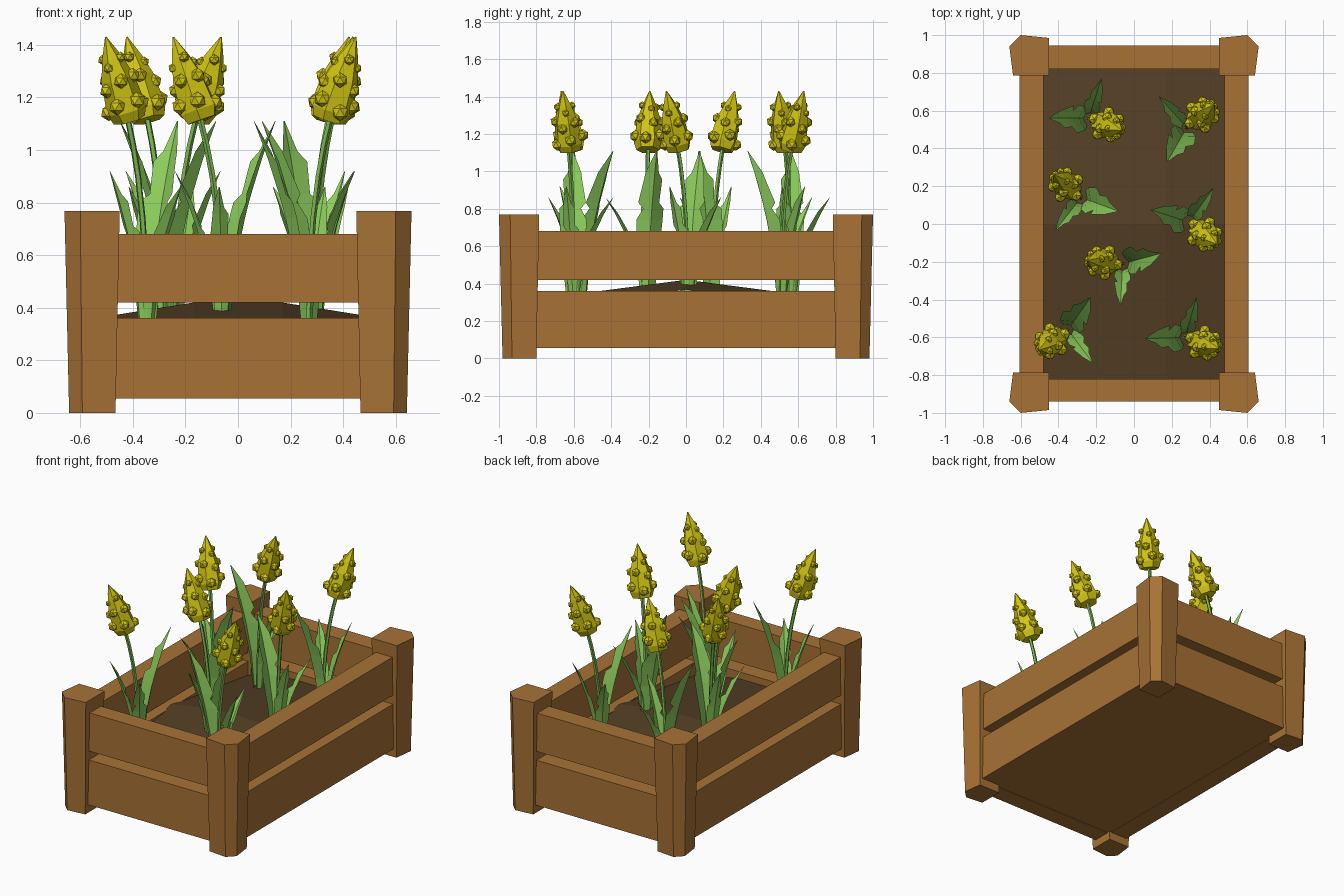
import bpy, bmesh, math
from mathutils import Vector, Matrix

old = bpy.data.objects.get("Cube")
if old:
    bpy.data.objects.remove(old)


def material(name, rgb):
    m = bpy.data.materials.new(name)
    m.use_nodes = True
    m.diffuse_color = (*rgb, 1)
    m.node_tree.nodes["Principled BSDF"].inputs["Base Color"].default_value = (*rgb, 1)
    return m


WOOD = material("warm wood", (0.39, 0.168, 0.036))
SOIL = material("dark soil", (0.088, 0.05, 0.018))
LEAF = material("leaf green", (0.27, 0.62, 0.11))
STEM = material("stem green", (0.2, 0.47, 0.08))
BLOOM = material("bloom yellow", (0.64, 0.56, 0.006))


def finish(name, bm, mat, fix_normals=True):
    if fix_normals:
        bmesh.ops.recalc_face_normals(bm, faces=bm.faces[:])
    mesh = bpy.data.meshes.new(name)
    bm.to_mesh(mesh)
    bm.free()
    mesh.materials.append(mat)
    ob = bpy.data.objects.new(name, mesh)
    bpy.context.collection.objects.link(ob)
    return ob


def board(name, lo, hi):
    bm = bmesh.new()
    lo, hi = Vector(lo), Vector(hi)
    size = Matrix.Diagonal((*(hi - lo), 1))
    bmesh.ops.create_cube(bm, size=1, matrix=Matrix.Translation((lo + hi) / 2) @ size)
    finish(name, bm, WOOD)


def loft(bm, centres, radii, sides):
    """Closed tube through the centres, rings square to the overall direction."""
    axis = (centres[-1] - centres[0]).to_track_quat("Z", "Y")
    rings = []
    for c, r in zip(centres, radii):
        turn = [2 * math.pi * k / sides for k in range(sides)]
        rings.append([bm.verts.new(c + axis @ Vector((r * math.cos(a), r * math.sin(a), 0))) for a in turn])
    for a, b in zip(rings, rings[1:]):
        for k in range(sides):
            j = (k + 1) % sides
            bm.faces.new((a[k], a[j], b[j], b[k]))
    bm.faces.new(rings[0])
    bm.faces.new(rings[-1])


# Tapered corner posts with a chamfered outer edge
POST = [(0.45, 0.785), (0.64, 0.785), (0.66, 0.94), (0.60, 1.0), (0.45, 0.985)]
for sx, side in ((1, "left"), (-1, "right")):
    for sy, end in ((1, "back"), (-1, "front")):
        bm = bmesh.new()
        top = [bm.verts.new((sx * x, sy * y, 0.768)) for x, y in POST]
        low = [bm.verts.new((sx * (0.55 + (x - 0.55) * 0.84), sy * (0.88 + (y - 0.88) * 0.84), 0)) for x, y in POST]
        bm.faces.new(top)
        bm.faces.new(low)
        for k in range(5):
            j = (k + 1) % 5
            bm.faces.new((low[k], low[j], top[j], top[k]))
        finish(f"{end}_{side}_post", bm, WOOD)

# Two rows of planks round the box, and the floor
for row, z0, z1 in (("lower", 0.055, 0.36), ("upper", 0.42, 0.68)):
    board(f"{row}_front_plank", (-0.47, -0.94, z0), (0.47, -0.82, z1))
    board(f"{row}_back_plank", (-0.47, 0.82, z0), (0.47, 0.945, z1))
    board(f"{row}_left_plank", (0.48, -0.8, z0), (0.605, 0.8, z1))
    board(f"{row}_right_plank", (-0.605, -0.8, z0), (-0.48, 0.8, z1))
board("floor", (-0.485, -0.825, 0.058), (0.485, 0.825, 0.1))

# Mounded soil
bm = bmesh.new()
bmesh.ops.create_grid(bm, x_segments=6, y_segments=6, size=1)
for v in bm.verts:
    v.co.x *= 0.5
    v.co.y *= 0.84
    v.co.z = 0.42 - 0.13 * abs(v.co.y) - 0.16 * max(0, abs(v.co.x) - 0.17)
finish("soil", bm, SOIL, False)

# Leaf outline: height fraction, left and right half width (with notches)
OUTLINE = [(0, 0.55, 0.55), (0.3, 0.85, 0.8), (0.52, 1, 0.95), (0.6, 1, 0.55),
           (0.64, 0.6, 0.9), (0.8, 0.7, 0.65), (0.85, 0.35, 0.6), (1, 0.03, 0.03)]


def leaf(bm, angle, reach, height, width):
    """Folded blade that curves outward from the plant's centre."""
    out = Vector((math.cos(angle), math.sin(angle), 0))
    side = Vector((-out.y, out.x, 0))
    rows = []
    for t, left, right in OUTLINE:
        mid = out * (0.03 + (reach - 0.03) * t ** 1.7) + Vector((0, 0, height * t))
        fold = out * 0.55 * width
        rows.append([bm.verts.new(p) for p in (
            mid + (side * width - fold) * left, mid, mid - (side * width + fold) * right)])
    for a, b in zip(rows, rows[1:]):
        for k in (0, 1):
            bm.faces.new((a[k], a[k + 1], b[k + 1], b[k]))


# Plants: position and the compass direction of the bloom in degrees
PLANTS = [(-0.24, 0.56, -20), (0.28, 0.51, 40), (-0.28, 0.14, 140), (0.29, 0.01, -38),
          (-0.06, -0.21, 175), (-0.35, -0.56, -145), (0.27, -0.60, -18)]
BASE = 0.34
for n, (px, py, deg) in enumerate(PLANTS, 1):
    place = Matrix.Translation((px, py, BASE)) @ Matrix.Rotation(math.radians(deg), 4, "Z")

    # Blades
    bm = bmesh.new()
    for turn, reach, height, width in ((-160, 0.21, 0.77, 0.075), (92, 0.22, 0.52, 0.045), (5, 0.18, 0.58, 0.045)):
        leaf(bm, math.radians(turn), reach, height, width)
    finish(f"leaves_{n}", bm, LEAF, False).matrix_world = place

    # Thin bowed stem
    bm = bmesh.new()
    path = [Vector((0.09 * t ** 2.5, 0, 0.8 * t)) for t in (0, 0.3, 0.5, 0.7, 0.85, 1)]
    loft(bm, path, [0.012] * len(path), 5)
    finish(f"stem_{n}", bm, STEM).matrix_world = place

    # Pointed bloom studded with buds
    bm = bmesh.new()
    foot, tip = Vector((0.077, 0, 0.775)), Vector((0.187, 0, 1.09))
    steps = [(0, 0.062), (0.12, 0.077), (0.5, 0.064), (0.75, 0.038), (1, 0.003)]
    loft(bm, [foot.lerp(tip, t) for t, r in steps], [r for t, r in steps], 6)
    axis = (tip - foot).to_track_quat("Z", "Y")
    for t, r, size, count, shift in ((0.18, 0.068, 0.033, 5, 0.2), (0.45, 0.058, 0.029, 5, 0.85),
                                     (0.7, 0.04, 0.021, 4, 0.4)):
        for k in range(count):
            a = shift + 2 * math.pi * k / count
            spot = foot.lerp(tip, t + 0.04 * (-1) ** k) + axis @ Vector((r * math.cos(a), r * math.sin(a), 0))
            bmesh.ops.create_icosphere(bm, subdivisions=1, radius=size, matrix=Matrix.Translation(spot))
    finish(f"bloom_{n}", bm, BLOOM).matrix_world = place
